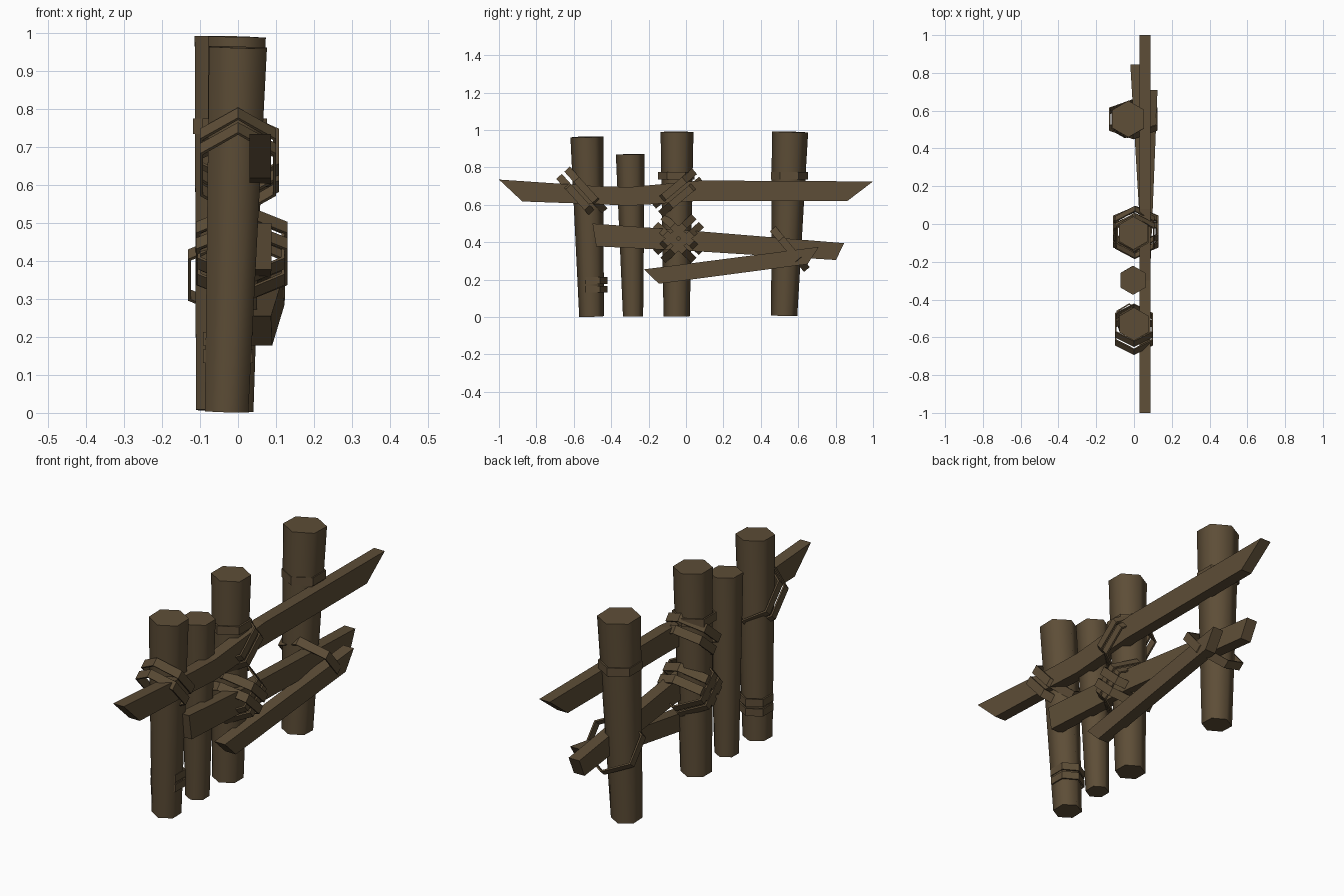
import bpy, bmesh, math
from mathutils import Vector, Matrix

if "Cube" in bpy.data.objects:
    bpy.data.objects.remove(bpy.data.objects["Cube"])

wood = bpy.data.materials.new("weathered_brown_wood")
wood.diffuse_color = (0.11, 0.075, 0.038, 1)
wood.use_nodes = True
wood.node_tree.nodes["Principled BSDF"].inputs["Base Color"].default_value = wood.diffuse_color


def finish(name, bm):
    bmesh.ops.recalc_face_normals(bm, faces=bm.faces)
    me = bpy.data.meshes.new(name)
    bm.to_mesh(me)
    bm.free()
    me.materials.append(wood)
    ob = bpy.data.objects.new(name, me)
    bpy.context.collection.objects.link(ob)
    return ob


def hexagon(rx, ry):
    # corners on +-y; rx is the half width across the flats
    s = rx / math.cos(math.radians(30))
    return [(s * math.cos(a), ry * math.sin(a))
            for a in (math.radians(30 + 60 * i) for i in range(6))]


def post(name, bottom, r0, top, r1):
    """Tapered, leaning six-sided post with smooth sides and flat caps."""
    bm = bmesh.new()
    b, t = Vector(bottom), Vector(top)
    rot = Vector((0, 0, 1)).rotation_difference(t - b)
    rings = []
    for c, r in ((b, r0), (t, r1)):
        rings.append([bm.verts.new(c + rot @ Vector((x, y, 0)))
                      for x, y in hexagon(r * 0.866, r)])
    lo, hi = rings
    for i in range(6):
        j = (i + 1) % 6
        bm.faces.new((lo[i], lo[j], hi[j], hi[i])).smooth = True
    for ring in rings:
        f = bm.faces.new(ring)
        for e in f.edges:
            e.smooth = False
    finish(name, bm)


def plank(name, upper, lower, x_of_y, thick=0.057):
    """Side outline in (y, z): matching upper and lower points, given thickness in x."""
    bm = bmesh.new()
    sections = []
    for u, l in zip(upper, lower):
        sections.append([bm.verts.new((x_of_y(y) + dx, y, z))
                         for (y, z), dx in ((u, 0), (u, thick), (l, thick), (l, 0))])
    for a, b in zip(sections, sections[1:]):
        for i in range(4):
            j = (i + 1) % 4
            bm.faces.new((a[i], a[j], b[j], b[i]))
    bm.faces.new(sections[0])
    bm.faces.new(sections[-1])
    finish(name, bm)


def strap(name, center, rx, ry, tilt=0, offsets=(0,), height=0.04, thick=0.008):
    """Six-sided ribbons around a post, tilted about x, stacked along their axis."""
    m = Matrix.Translation(center) @ Matrix.Rotation(math.radians(tilt), 4, 'X')
    bm = bmesh.new()
    for off in offsets:
        loops = []
        for d, h in ((0, -0.5), (0, 0.5), (thick, 0.5), (thick, -0.5)):
            loops.append([bm.verts.new(m @ Vector((x, y, off + h * height)))
                          for x, y in hexagon(rx - d, ry - d)])
        for k in range(4):
            a, b = loops[k], loops[(k + 1) % 4]
            for i in range(6):
                j = (i + 1) % 6
                bm.faces.new((a[i], a[j], b[j], b[i]))
    finish(name, bm)


# upright posts, from front to back
post("front_post", (-0.03, -0.505, 0.003), 0.066, (0.0, -0.53, 0.963), 0.088)
post("short_post", (-0.02, -0.283, 0.003), 0.054, (-0.005, -0.298, 0.87), 0.077)
post("middle_post", (-0.02, -0.05, 0.003), 0.07, (-0.003, -0.048, 0.99), 0.088)
post("back_post", (-0.05, 0.525, 0.007), 0.07, (-0.03, 0.556, 0.99), 0.097)

# rails with slanted ends
plank("top_rail",
      [(-1.0, 0.735), (-0.48, 0.70), (-0.30, 0.695), (0.08, 0.73), (1.0, 0.725)],
      [(-0.875, 0.618), (-0.48, 0.604), (-0.30, 0.595), (0.05, 0.62), (0.862, 0.62)],
      lambda y: 0.03)
plank("middle_rail",
      [(-0.50, 0.50), (0.05, 0.46), (0.845, 0.395)],
      [(-0.48, 0.378), (0.05, 0.352), (0.802, 0.305)],
      lambda y: 0.031 - 0.06 * max(y, 0))
plank("low_rail",
      [(-0.225, 0.255), (0.71, 0.375)],
      [(-0.145, 0.178), (0.65, 0.283)],
      lambda y: 0.039 + 0.04 * y)

# diagonal lashings that hold the rails to the posts
pair = (-0.029, 0.029)
strap("front_lashing", (0.0, -0.557, 0.66), 0.1, 0.15, -48, pair)
strap("middle_upper_lashing", (0.004, -0.045, 0.665), 0.104, 0.143, 40, pair)
strap("middle_lower_lashing_a", (0.008, -0.04, 0.42), 0.115, 0.14, 43, pair)
strap("middle_lower_lashing_b", (0.01, -0.04, 0.42), 0.12, 0.14, -43, pair)
strap("back_lashing", (-0.004, 0.555, 0.363), 0.128, 0.142, -50)

# level bindings
strap("front_low_binding", (-0.026, -0.498, 0.172), 0.066, 0.078, 0, (-0.023, 0.023), 0.036)
strap("middle_binding", (-0.008, -0.052, 0.755), 0.085, 0.097)
strap("back_binding", (-0.034, 0.553, 0.755), 0.084, 0.099)
